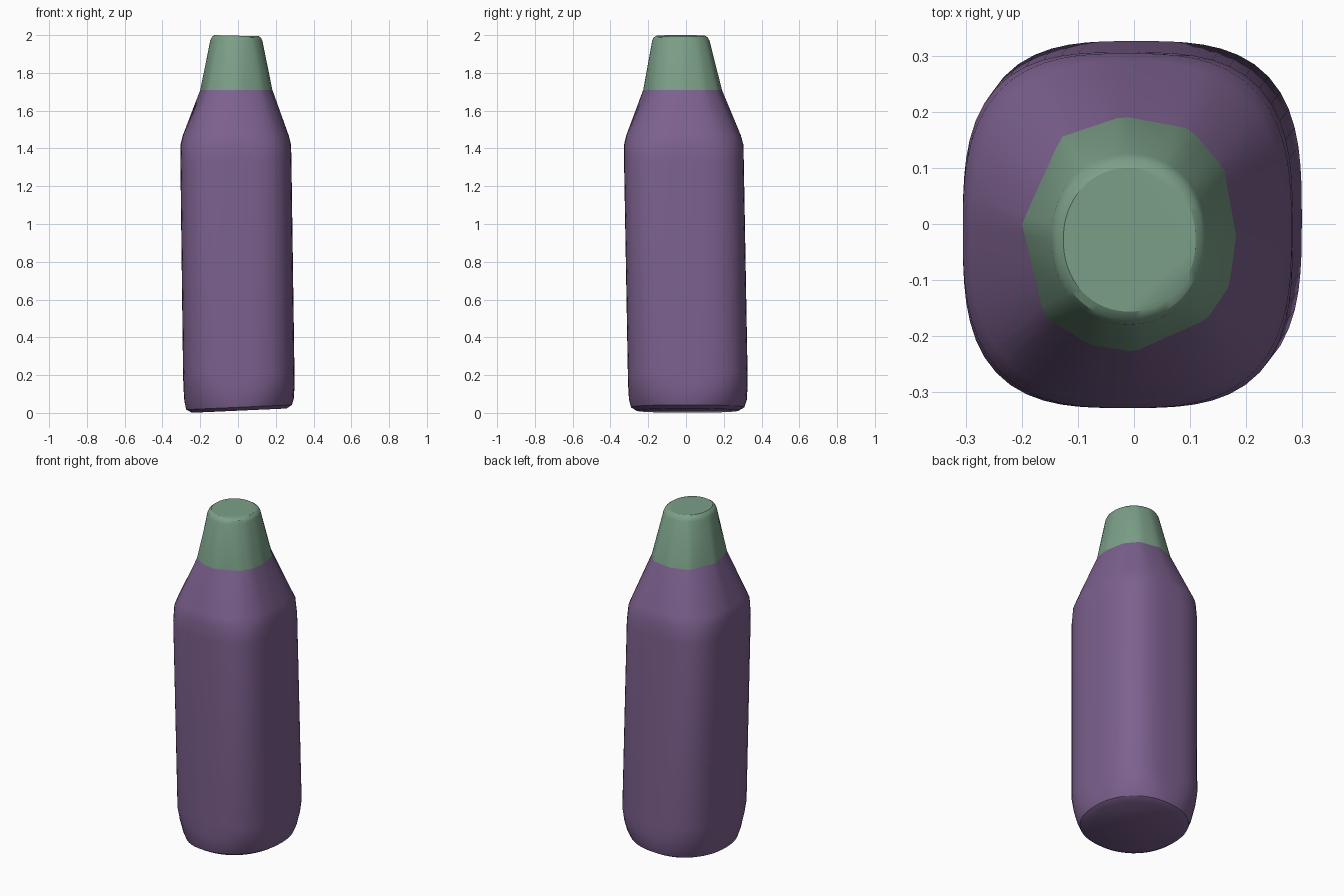
import bpy
import bmesh
import math

cube = bpy.data.objects.get("Cube")
if cube:
    bpy.data.objects.remove(cube, do_unlink=True)

SIDES = 64
ANGLES = [2 * math.pi * i / SIDES for i in range(SIDES)]


def flat_material(name, color):
    mat = bpy.data.materials.new(name)
    mat.use_nodes = True
    mat.diffuse_color = color
    mat.node_tree.nodes["Principled BSDF"].inputs["Base Color"].default_value = color
    return mat


def rounded(z, cx, cy, a, b, power, tilt=0.0):
    """Rounded-square ring; power 2 is an ellipse, higher is squarer."""
    ring = []
    for t in ANGLES:
        c, s = math.cos(t), math.sin(t)
        r = (abs(c) ** power + abs(s) ** power) ** (-1 / power)
        ring.append((cx + a * r * c, cy + b * r * s, z + tilt * a * r * c))
    return ring


def faceted(z, cx, cy, corners):
    """Ring that follows an irregular polygon around its centre."""
    ring = []
    for t in ANGLES:
        c, s = math.cos(t), math.sin(t)
        best = 0.0
        for (x1, y1), (x2, y2) in zip(corners, corners[1:] + corners[:1]):
            ex, ey = x2 - x1, y2 - y1
            den = c * ey - s * ex
            if abs(den) < 1e-9:
                continue
            px, py = x1 - cx, y1 - cy
            r = (px * ey - py * ex) / den
            u = (px * s - py * c) / den
            if r > 0 and -1e-6 <= u <= 1 + 1e-6:
                best = max(best, r)
        ring.append((cx + best * c, cy + best * s, z))
    return ring


def loft(name, rings, mat, cap_bottom=False, cap_top=False):
    bm = bmesh.new()
    loops = [[bm.verts.new(p) for p in ring] for ring in rings]
    for low, high in zip(loops, loops[1:]):
        for i in range(SIDES):
            j = (i + 1) % SIDES
            bm.faces.new((low[i], low[j], high[j], high[i]))
    if cap_bottom:
        bm.faces.new(loops[0][::-1])
    if cap_top:
        bm.faces.new(loops[-1])
    mesh = bpy.data.meshes.new(name)
    bm.to_mesh(mesh)
    bm.free()
    mesh.materials.append(mat)
    obj = bpy.data.objects.new(name, mesh)
    bpy.context.collection.objects.link(obj)
    bpy.ops.object.select_all(action="DESELECT")
    obj.select_set(True)
    bpy.context.view_layer.objects.active = obj
    bpy.ops.object.shade_smooth_by_angle(angle=math.radians(32))
    return obj


purple = flat_material("muted purple", (0.205, 0.12, 0.275, 1))
green = flat_material("sage green", (0.2, 0.35, 0.245, 1))

# Irregular ring where the neck meets the shoulder
neck_base = faceted(1.71, -0.01, -0.02, [
    (-0.2, 0), (-0.13, 0.155), (-0.02, 0.192), (0.1, 0.17), (0.16, 0.1),
    (0.182, -0.02), (0.17, -0.11), (0.13, -0.17), (0, -0.228),
    (-0.08, -0.215), (-0.16, -0.165)])

# Body: chamfered foot, leaning rounded-square sides, tapered shoulder
loft("bottle_body", [
    rounded(0.012, 0.007, 0.008, 0.25, 0.27, 2.15, 0.045),
    rounded(0.03, 0.006, 0.009, 0.28, 0.3, 2.2, 0.045),
    rounded(0.07, 0.006, 0.01, 0.29, 0.312, 2.35, 0.03),
    rounded(0.14, 0.005, 0.01, 0.294, 0.316, 2.75),
    rounded(0.21, 0.004, 0.009, 0.295, 0.317, 3.1),
    rounded(1.33, -0.011, -0.011, 0.294, 0.317, 3.1),
    rounded(1.42, -0.012, -0.012, 0.293, 0.316, 2.85),
    rounded(1.47, -0.012, -0.013, 0.28, 0.303, 2.6),
    neck_base,
], purple, cap_bottom=True)

# Neck: tapered, with a softened rim and flat end
loft("bottle_neck", [
    neck_base,
    rounded(1.97, -0.009, -0.027, 0.138, 0.152, 2.15),
    rounded(1.988, -0.008, -0.028, 0.13, 0.142, 2.15, -0.02),
    rounded(1.997, -0.008, -0.028, 0.118, 0.128, 2.1, -0.025),
], green, cap_top=True)
